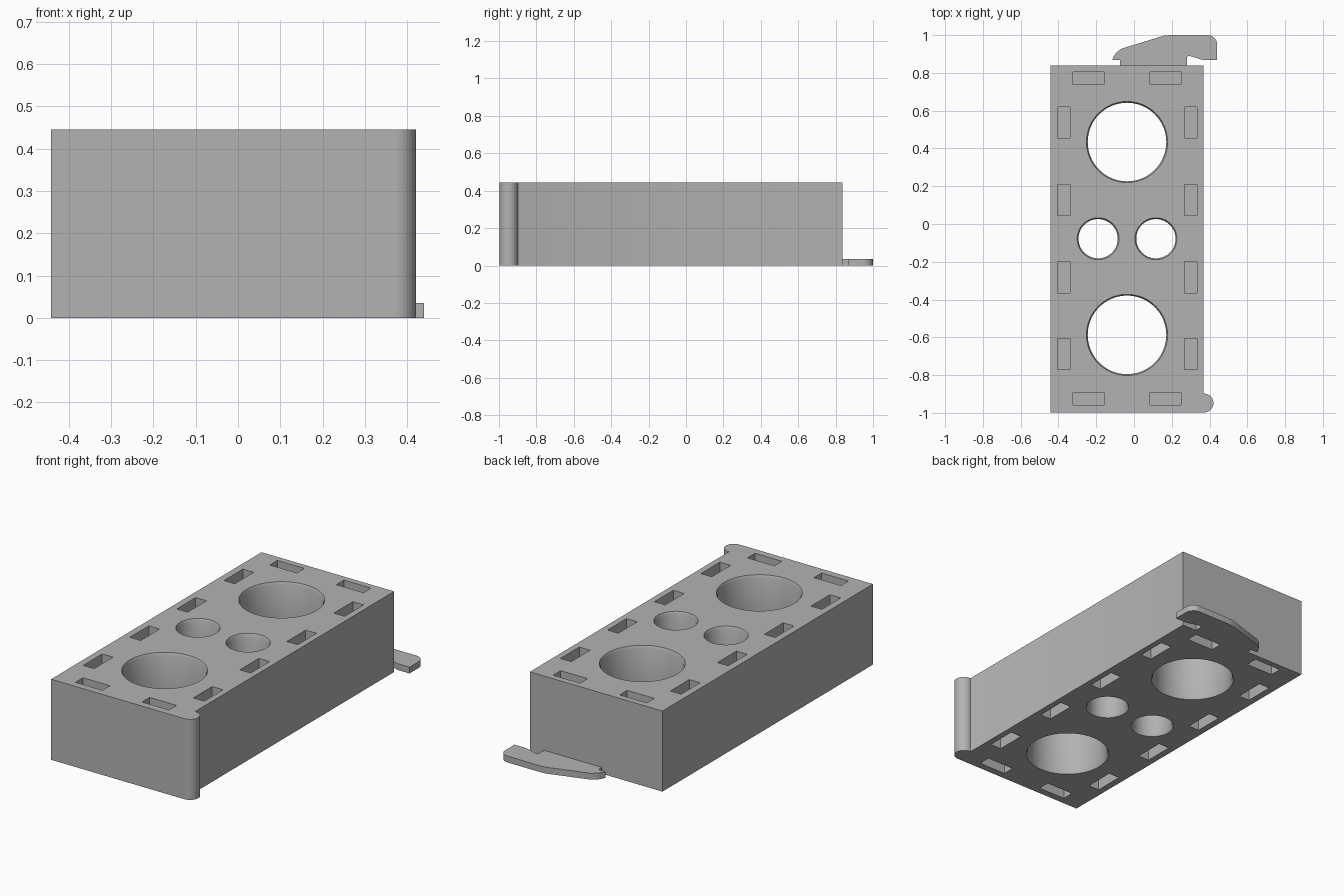
import bpy, bmesh, math
from math import cos, sin, radians

if "Cube" in bpy.data.objects:
    bpy.data.objects.remove(bpy.data.objects["Cube"], do_unlink=True)

HEIGHT = 0.445
SLOT_DEPTH = 0.1

grey = bpy.data.materials.new("plain grey")
grey.use_nodes = True
colour = (0.45, 0.45, 0.45, 1)
grey.diffuse_color = colour
grey.node_tree.nodes["Principled BSDF"].inputs["Base Color"].default_value = colour


def add_object(name, bm):
    bmesh.ops.recalc_face_normals(bm, faces=bm.faces)
    mesh = bpy.data.meshes.new(name)
    bm.to_mesh(mesh)
    bm.free()
    mesh.materials.append(grey)
    obj = bpy.data.objects.new(name, mesh)
    bpy.context.collection.objects.link(obj)
    return obj


def extrude_outline(name, points, height):
    bm = bmesh.new()
    face = bm.faces.new([bm.verts.new((x, y, 0)) for x, y in points])
    top = bmesh.ops.extrude_face_region(bm, geom=[face])["geom"]
    verts = [v for v in top if isinstance(v, bmesh.types.BMVert)]
    bmesh.ops.translate(bm, verts=verts, vec=(0, 0, height))
    return add_object(name, bm)


def arc(cx, cy, r, start, end, steps):
    angles = [radians(start + (end - start) * i / steps) for i in range(steps + 1)]
    return [(cx + r * cos(a), cy + r * sin(a)) for a in angles]


def smooth(obj):
    bpy.ops.object.select_all(action="DESELECT")
    obj.select_set(True)
    bpy.context.view_layer.objects.active = obj
    bpy.ops.object.shade_smooth_by_angle(angle=radians(30))


# Block with a rounded full-height hinge bead on one corner
left, right, front, back = -0.443, 0.367, -0.998, 0.838
bead = arc(0.371, -0.948, 0.05, -90, 94, 20)
block = extrude_outline(
    "block", [(left, back), (left, front)] + bead + [(right, -0.897), (right, back)], HEIGHT)

# Cutter for the round through holes, with chamfered rims
bm = bmesh.new()
rim, lip = 0.007, 0.015
for x, y, r in [(-0.037, 0.434, 0.208), (-0.037, -0.587, 0.208),
                (-0.19, -0.078, 0.104), (0.116, -0.078, 0.104)]:
    profile = [(r + rim, -0.05), (r + rim, 0), (r, lip),
               (r, HEIGHT - lip), (r + rim, HEIGHT), (r + rim, HEIGHT + 0.05)]
    rings = [[bm.verts.new((px, py, z)) for px, py in arc(x, y, pr, 0, 360, 64)[:-1]]
             for pr, z in profile]
    for low, high in zip(rings, rings[1:]):
        for i in range(len(low)):
            j = (i + 1) % len(low)
            bm.faces.new((low[i], low[j], high[j], high[i]))
    bm.faces.new(rings[0])
    bm.faces.new(rings[-1])

# Blind slots around the border, on the top and the underside
slots = [(x, y, 0.165, 0.066) for x in (-0.24, 0.167) for y in (0.771, -0.925)]
slots += [(x, y, 0.066, 0.165) for x in (-0.372, 0.3)
          for y in (0.538, 0.127, -0.282, -0.689)]
for x, y, w, d in slots:
    for z in (0, HEIGHT):
        verts = bmesh.ops.create_cube(bm, size=1)["verts"]
        bmesh.ops.scale(bm, verts=verts, vec=(w, d, 2 * SLOT_DEPTH))
        bmesh.ops.translate(bm, verts=verts, vec=(x, y, z))

cutter = add_object("hole_cutter", bm)
cutter.hide_render = True
cut = block.modifiers.new("holes", "BOOLEAN")
cut.operation = "DIFFERENCE"
cut.solver = "EXACT"
cut.object = cutter
bpy.context.view_layer.objects.active = block
bpy.ops.object.modifier_apply(modifier=cut.name)
bpy.data.objects.remove(cutter, do_unlink=True)
smooth(block)

# Thin latch hook at the back
hook = [(-0.073, back), (-0.073, 0.868), (-0.115, 0.868)]
hook += [(-0.107, 0.888), (-0.093, 0.908), (-0.067, 0.928)]
hook += [(0.145, 0.993), (0.165, 0.998), (0.19, 1.0)]
hook += arc(0.39, 0.95, 0.05, 90, 0, 8)
hook += [(0.44, 0.868), (0.367, 0.868), (0.3, 0.888), (0.287, 0.89), (0.28, 0.882), (0.28, back)]
smooth(extrude_outline("latch_hook", hook, 0.035))
